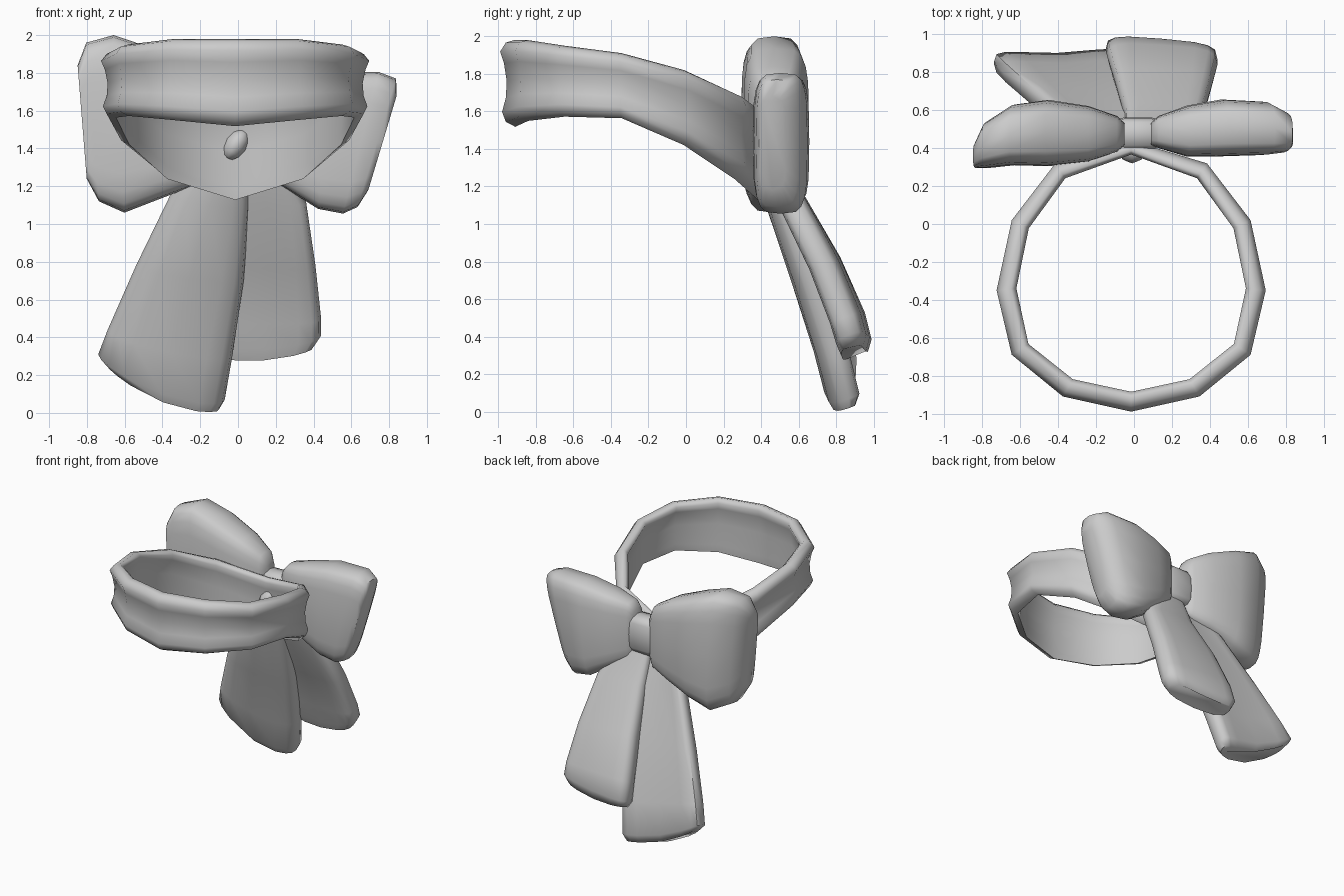
import bpy, bmesh, math
from mathutils import Vector

cube = bpy.data.objects.get("Cube")
if cube:
    bpy.data.objects.remove(cube, do_unlink=True)

grey = bpy.data.materials.new("light_grey")
grey.use_nodes = True
grey.diffuse_color = (0.6, 0.6, 0.6, 1)
grey.node_tree.nodes["Principled BSDF"].inputs["Base Color"].default_value = (0.6, 0.6, 0.6, 1)


def loft(name, rings, closed=False, angle=60):
    """Skin a list of point rings; cap the ends unless the loft is closed."""
    bm = bmesh.new()
    rows = [[bm.verts.new(p) for p in ring] for ring in rings]
    n = len(rows[0])
    pairs = list(zip(rows, rows[1:]))
    if closed:
        pairs.append((rows[-1], rows[0]))
    else:
        bm.faces.new(rows[0])
        bm.faces.new(rows[-1])
    for a, b in pairs:
        for i in range(n):
            j = (i + 1) % n
            bm.faces.new((a[i], a[j], b[j], b[i]))
    bmesh.ops.recalc_face_normals(bm, faces=bm.faces)
    mesh = bpy.data.meshes.new(name)
    bm.to_mesh(mesh)
    bm.free()
    mesh.materials.append(grey)
    obj = bpy.data.objects.new(name, mesh)
    bpy.context.collection.objects.link(obj)
    bpy.ops.object.select_all(action="DESELECT")
    obj.select_set(True)
    bpy.context.view_layer.objects.active = obj
    bpy.ops.object.shade_smooth_by_angle(angle=math.radians(angle))


def rounded(n=16, power=0.55):
    """Unit rounded-square outline."""
    soft = lambda v: math.copysign(abs(v) ** power, v)
    turns = [2 * math.pi * i / n for i in range(n)]
    return [(soft(math.cos(a)), soft(math.sin(a))) for a in turns]


# Neck band: half of the stations as x, y, bottom, top, thickness
half = [(0, -0.99, 1.54, 1.98, 1), (0.36, -0.91, 1.57, 1.98, 1),
        (0.63, -0.69, 1.59, 1.95, 1), (0.71, -0.35, 1.58, 1.91, 1),
        (0.63, 0.02, 1.44, 1.82, 0.95), (0.40, 0.32, 1.26, 1.69, 0.9),
        (0, 0.44, 1.15, 1.60, 0.7)]
stations = half + [(-s[0],) + s[1:] for s in half[-2:0:-1]]
# Section: inset from the outer edge, fraction of the height
section = [(0, 0.86), (0.02, 0.72), (0.035, 0.5), (0.03, 0.3), (0.01, 0.13),
           (0.03, 0.01), (0.08, -0.05), (0.085, 0.1), (0.075, 0.5), (0.09, 0.8),
           (0.105, 0.92), (0.075, 1), (0.03, 0.97)]
band = []
for x, y, low, high, thick in stations:
    inward = Vector((-x, -0.28 - y, 0)).normalized()
    band.append([Vector((x - 0.015, y, low + h * (high - low))) + inward * d * thick
                 for d, h in section])
loft("neck_band", band, closed=True, angle=85)


# Bow loops: x, y, z, half depth, half height, slant
def bow_loop(name, rows):
    loft(name, [[(x + slant * b * hz, y + a * hy, z + b * hz)
                 for a, b in rounded(20, 0.5)] for x, y, z, hy, hz, slant in rows])


bow_loop("left_bow_loop", [
    (0.09, 0.475, 1.49, 0.06, 0.18, 0), (0.13, 0.485, 1.49, 0.085, 0.23, 0),
    (0.28, 0.49, 1.47, 0.135, 0.29, 0.05), (0.46, 0.507, 1.44, 0.15, 0.36, 0.1),
    (0.65, 0.505, 1.43, 0.142, 0.375, 0.25), (0.735, 0.485, 1.43, 0.11, 0.34, 0.3),
    (0.765, 0.46, 1.43, 0.07, 0.25, 0.3)])
bow_loop("right_bow_loop", [
    (-0.05, 0.475, 1.49, 0.06, 0.19, 0), (-0.09, 0.475, 1.50, 0.095, 0.25, 0),
    (-0.24, 0.475, 1.52, 0.147, 0.32, 0), (-0.45, 0.48, 1.53, 0.175, 0.405, -0.04),
    (-0.63, 0.47, 1.53, 0.16, 0.47, -0.06), (-0.77, 0.415, 1.54, 0.12, 0.42, -0.08),
    (-0.825, 0.36, 1.54, 0.065, 0.3, -0.08)])


# Ribbon tails: one edge point, the other edge point, half thickness, sag
def tail(name, rows, dent):
    rings = []
    for left, right, thick, sag in rows:
        left, right = Vector(left), Vector(right)
        middle, reach = (left + right) / 2, (right - left) / 2
        out = Vector((0, 0.94, 0.33)) * thick
        drop = Vector((0, -dent, -sag))
        rings.append([middle + reach * a + out * b + drop * (1 - a * a)
                      for a, b in rounded()])
    loft(name, rings)


tail("long_tail", [
    ((-0.20, 0.46, 1.38), (0.06, 0.46, 1.36), 0.05, 0),
    ((-0.36, 0.53, 1.15), (0.06, 0.54, 1.10), 0.075, 0),
    ((-0.54, 0.67, 0.78), (0.03, 0.68, 0.70), 0.085, 0),
    ((-0.69, 0.80, 0.44), (-0.03, 0.81, 0.30), 0.09, 0.02),
    ((-0.74, 0.85, 0.31), (-0.07, 0.87, 0.07), 0.088, 0.06),
    ((-0.69, 0.855, 0.25), (-0.10, 0.87, 0.02), 0.06, 0.06)], 0.04)
tail("short_tail", [
    ((-0.04, 0.47, 1.38), (0.20, 0.47, 1.38), 0.05, 0),
    ((-0.05, 0.57, 1.12), (0.36, 0.56, 1.12), 0.075, 0),
    ((-0.10, 0.75, 0.80), (0.41, 0.73, 0.78), 0.085, 0),
    ((-0.14, 0.88, 0.50), (0.44, 0.84, 0.50), 0.09, 0),
    ((-0.15, 0.92, 0.36), (0.44, 0.87, 0.41), 0.088, 0.02),
    ((-0.12, 0.92, 0.31), (0.40, 0.875, 0.35), 0.065, 0.03)], 0)

# Knot wrapped round the middle of the bow
loft("bow_knot", [[(x, 0.475 + a * 0.088 * k, 1.48 + b * 0.145 * k) for a, b in rounded(12)]
                  for x, k in ((-0.08, 0.9), (-0.05, 1), (0.09, 1), (0.12, 0.9))])

# Small end of the knot poking through the inside of the band
bpy.ops.mesh.primitive_uv_sphere_add(segments=10, ring_count=6, radius=1,
                                     location=(-0.01, 0.39, 1.42), rotation=(0, 0.6, 0))
stub = bpy.context.object
stub.name = "knot_stub"
stub.scale = (0.06, 0.07, 0.09)
stub.data.materials.append(grey)
bpy.ops.object.shade_smooth_by_angle(angle=math.radians(60))
